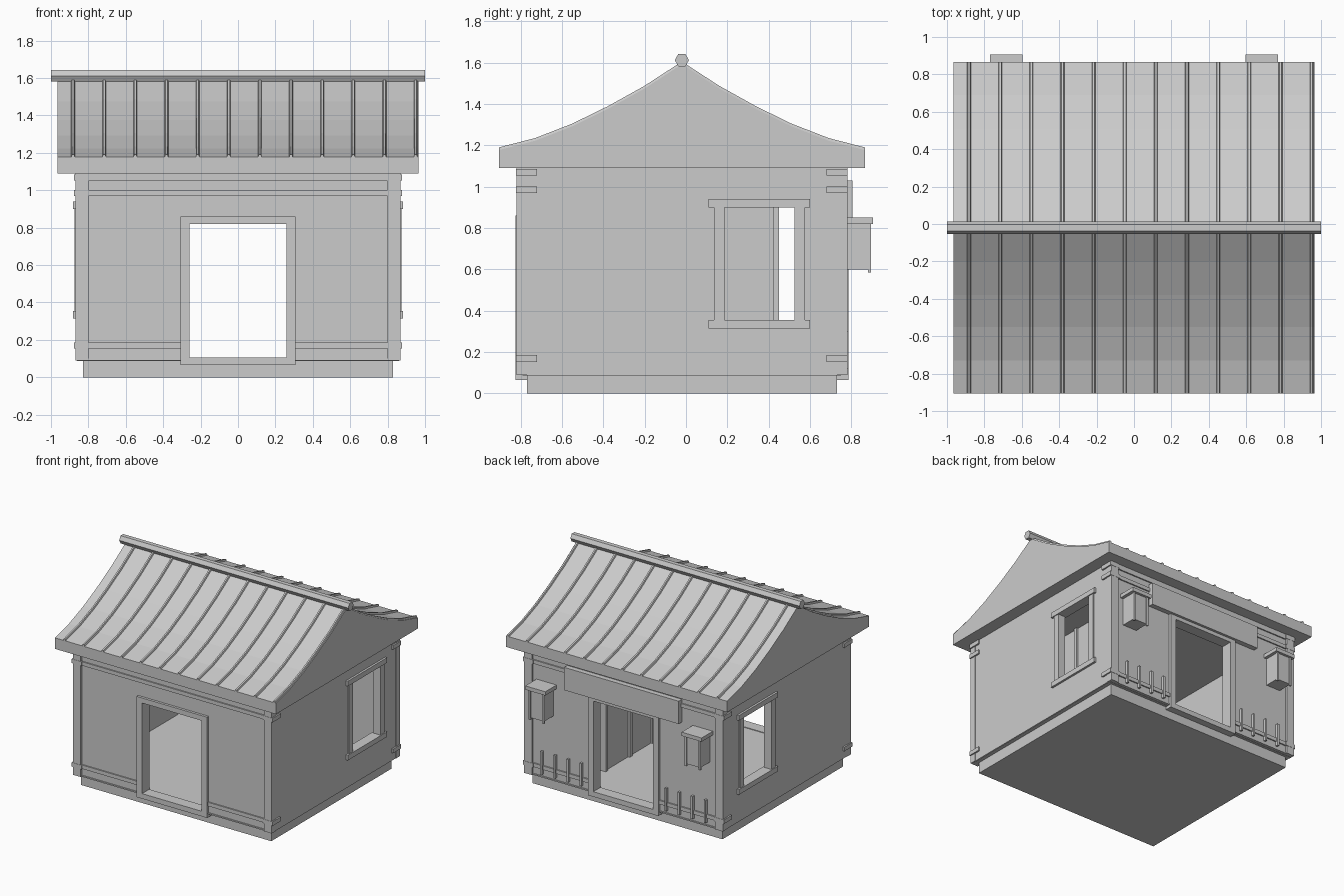
import bpy, bmesh, math

if "Cube" in bpy.data.objects:
    bpy.data.objects.remove(bpy.data.objects["Cube"])

grey = bpy.data.materials.new("warm_grey")
grey.diffuse_color = (0.6, 0.6, 0.6, 1)
grey.use_nodes = True
grey.node_tree.nodes["Principled BSDF"].inputs["Base Color"].default_value = grey.diffuse_color
YC = -0.02                                  # centre line of the house, front to back


def finish(name, bm):
    bmesh.ops.recalc_face_normals(bm, faces=bm.faces)
    me = bpy.data.meshes.new(name)
    bm.to_mesh(me)
    bm.free()
    me.materials.append(grey)
    ob = bpy.data.objects.new(name, me)
    bpy.context.collection.objects.link(ob)
    return ob


def boxes(name, items):
    """One object made of boxes given as (x0, x1, y0, y1, z0, z1)."""
    bm = bmesh.new()
    for x0, x1, y0, y1, z0, z1 in items:
        vs = bmesh.ops.create_cube(bm, size=1)["verts"]
        for v in vs:
            v.co.x = x1 if v.co.x > 0 else x0
            v.co.y = y1 if v.co.y > 0 else y0
            v.co.z = z1 if v.co.z > 0 else z0
    return finish(name, bm)


def mx(b):                                  # mirror a box left to right
    return (-b[1], -b[0]) + tuple(b[2:])


def my(b):                                  # mirror a box front to back
    return b[:2] + (2 * YC - b[3], 2 * YC - b[2]) + tuple(b[4:])


def both(items, f):
    return items + [f(b) for b in items]


def loft(name, rings):
    """Closed solid through rings with equal point counts."""
    bm = bmesh.new()
    rows = [[bm.verts.new(p) for p in r] for r in rings]
    n = len(rows[0])
    for a, b in zip(rows, rows[1:]):
        for i in range(n):
            bm.faces.new((a[i], a[(i + 1) % n], b[(i + 1) % n], b[i]))
    bm.faces.new(rows[0])
    bm.faces.new(rows[-1])
    return finish(name, bm)


# Base and floor
boxes("plinth", [(-.83, .83, -.77, .73, 0, .09)])
boxes("floor", [(-.86, .86, -.79, .75, .088, .10)])

# Front and back walls around the doorways
wall = both([(.29, .82, -.805, -.765, .09, 1.09)], mx) + [(-.29, .29, -.805, -.765, .84, 1.09)]
boxes("front_wall", wall)
boxes("back_wall", [my(b) for b in wall])

# Side walls around the windows
side = [(.825, .865, -.79, .16, .09, 1.09), (.825, .865, .55, .75, .09, 1.09),
        (.825, .865, .16, .55, .09, .335), (.825, .865, .16, .55, .92, 1.09)]
boxes("right_wall", side)
boxes("left_wall", [mx(b) for b in side])

# Corner posts
boxes("corner_posts", both(both([(.80, .868, -.82, -.77, .09, 1.09)], mx), my))

# Beams along front and back, with ends crossing the posts
beams = [(-.80, .80, -.815, -.79, 1.05, 1.09), (-.80, .80, -.815, -.79, .97, 1.0)]
beams += both([(.30, .80, -.815, -.79, .155, .185), (.30, .80, -.812, -.79, .09, .10)], mx)
boxes("wall_beams", both(beams, my))
ends = [(.79, .878, -.822, -.72, z, z + .032) for z in (.153, .97, 1.053)]
boxes("beam_ends", both(both(ends, mx), my))

# Door frames
frame = both([(.26, .308, -.825, -.735, .065, .86)], mx)
frame += [(-.26, .26, -.825, -.735, .82, .86), (-.26, .26, -.825, -.735, .065, .105)]
boxes("front_door_frame", frame)
boxes("back_door_frame", [my(b) for b in frame])

# Window frames
win = [(.81, .875, .135, .185, .355, .90), (.81, .875, .525, .575, .355, .90),
       (.80, .882, .11, .60, .90, .94), (.80, .882, .11, .60, .315, .355)]
boxes("right_window_frame", win)
boxes("left_window_frame", [mx(b) for b in win])

# Inner screen wall with upright battens
boxes("inner_screen", [(.40, .42, -.77, .45, .10, 1.09)])
boxes("screen_battens", [(.385, .435, y - .015, y + .015, .10, 1.09)
                         for y in (-.75, -.45, -.15, .135, .435)])

# Curved gable roof
half = [(.885, 1.177), (.71, 1.222), (.53, 1.292), (.36, 1.375), (.18, 1.475), (0, 1.592)]
slope = [(YC - d, z) for d, z in half]
back_slope = [(YC + d, z) for d, z in half]
profile = [(slope[0][0], 1.09)] + slope + back_slope[-2::-1] + [(back_slope[0][0], 1.09)]
loft("roof", [[(x, y, z) for y, z in profile] for x in (-.965, .965)])

# Roof ribs on both slopes
section = [(-.011, -.004), (-.006, .013), (.006, .013), (.011, -.004)]
for i in range(12):
    x = -.882 + i * .1665
    for tag, path in (("front", slope), ("back", back_slope)):
        loft(f"{tag}_roof_rib_{i + 1}",
             [[(x + dx, y, z + dz) for dx, dz in section] for y, z in path])

# Hexagonal ridge pole
hexagon = [(YC + .034 * math.cos(k * math.pi / 3), 1.612 + .035 * math.sin(k * math.pi / 3))
           for k in range(6)]
loft("ridge_pole", [[(x, y, z) for y, z in hexagon] for x in (-1, 1)])

# Sign board over the back door
boxes("sign_board", [(-.5, .5, .765, .805, .85, 1.03)])

# Hanging lanterns on the back wall
lantern = [(.595, .77, .76, .905, .82, .85), (.62, .745, .76, .885, .60, .82)]
lantern += [(x, x + .015, .88, .895, .585, .82) for x in (.615, .735)]
boxes("lantern_right", lantern)
boxes("lantern_left", [mx(b) for b in lantern])

# Low picket fence either side of the back door
pickets = [(x - .008, x + .008, .76, .787, .12, .30) for x in (.37, .485, .60, .715)]
boxes("fence_pickets", both(pickets, mx))
